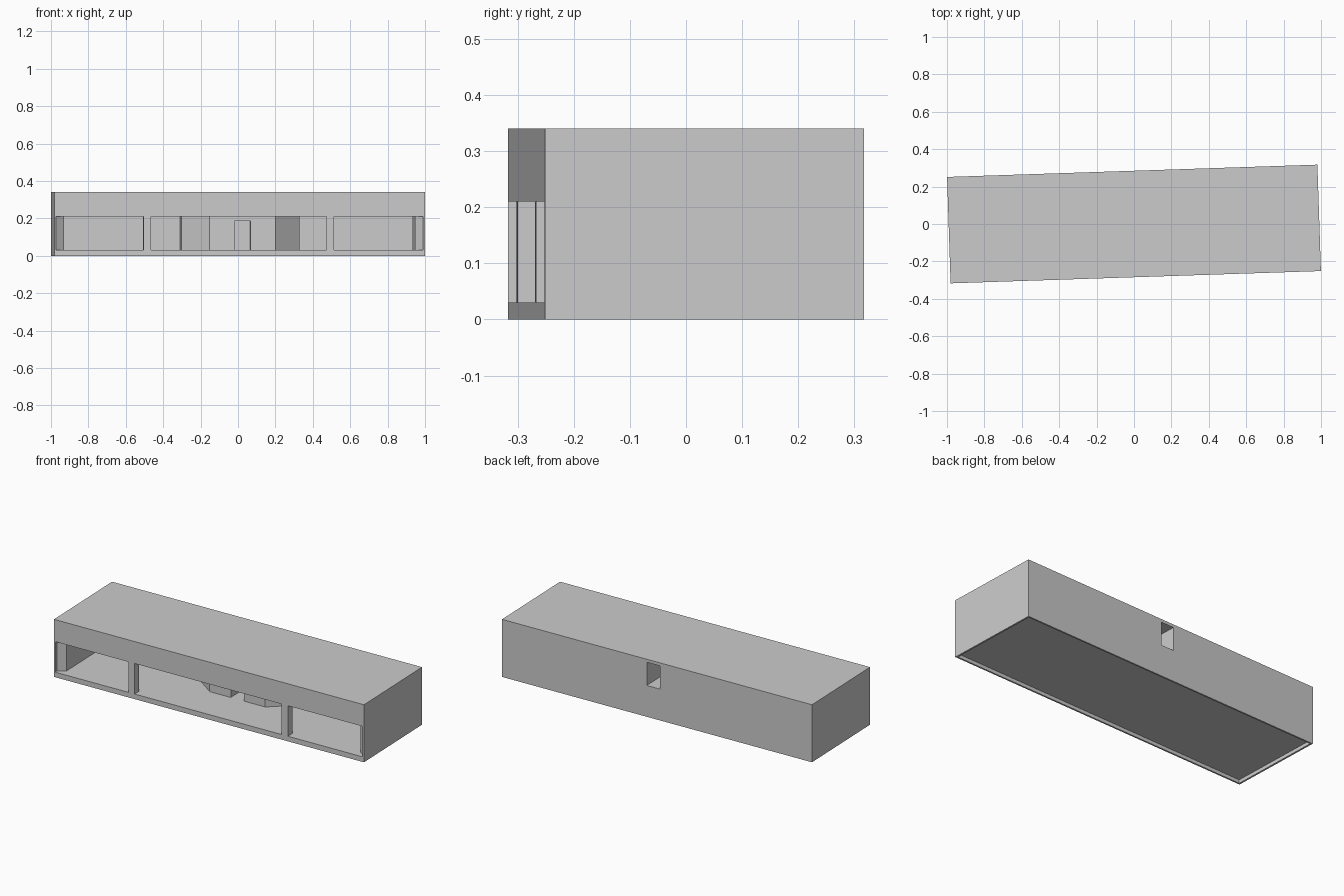
import bpy
import math

if "Cube" in bpy.data.objects:
    bpy.data.objects.remove(bpy.data.objects["Cube"], do_unlink=True)

grey = bpy.data.materials.new("plain_grey")
grey.use_nodes = True
grey.diffuse_color = (0.6, 0.6, 0.6, 1)
grey.node_tree.nodes["Principled BSDF"].inputs["Base Color"].default_value = (0.6, 0.6, 0.6, 1)


def prism(name, footprint, z0, z1):
    """Extrude a counter-clockwise footprint between two heights."""
    n = len(footprint)
    verts = [(x, y, z) for z in (z0, z1) for x, y in footprint]
    faces = [list(range(n))[::-1], list(range(n, 2 * n))]
    faces += [(i, (i + 1) % n, n + (i + 1) % n, n + i) for i in range(n)]
    mesh = bpy.data.meshes.new(name)
    mesh.from_pydata(verts, [], faces)
    mesh.materials.append(grey)
    ob = bpy.data.objects.new(name, mesh)
    bpy.context.collection.objects.link(ob)
    return ob


def rect(x0, x1, y0, y1):
    return [(x0, y0), (x1, y0), (x1, y1), (x0, y1)]


def combine(target, operation, footprint, z0, z1):
    """Apply one boolean step and discard the tool."""
    tool = prism("tool", footprint, z0, z1)
    tool.hide_render = True
    mod = target.modifiers.new("step", "BOOLEAN")
    mod.operation, mod.object, mod.solver = operation, tool, "EXACT"
    bpy.context.view_layer.objects.active = target
    bpy.ops.object.modifier_apply(modifier=mod.name)
    bpy.data.objects.remove(tool, do_unlink=True)


W, D, H = 0.9905, 0.2845, 0.34       # half width, half depth, height
FLOOR, HEAD = 0.03, 0.21             # window sill and head
INNER = -0.24                        # inside of the front wall

building = prism("building", rect(-W, W, -D, D), 0, H)

# Long hall behind the front wall, and hollow plinth under the floor
combine(building, "DIFFERENCE", rect(-0.94, 0.94, INNER, 0.275), FLOOR, 0.33)
combine(building, "DIFFERENCE", rect(-0.98, 0.98, -0.275, 0.275), -0.1, 0.02)

# Wide middle window, and end windows with splayed outer jambs
combine(building, "DIFFERENCE", rect(-0.475, 0.465, -0.4, -0.2), FLOOR, HEAD)
left = [(-0.982, -0.4), (-0.515, -0.4), (-0.515, -0.2),
        (-0.94, -0.2), (-0.94, INNER), (-0.982, -0.27)]
right = [(0.505, -0.4), (0.98, -0.4), (0.98, -0.27),
         (0.94, INNER), (0.94, -0.2), (0.505, -0.2)]
for outline in (left, right):
    combine(building, "DIFFERENCE", outline, FLOOR, HEAD)

# Core with chamfered front corners against the back wall
core = [(-0.155, -0.04), (0.2, -0.04), (0.33, 0.07),
        (0.33, 0.28), (-0.3, 0.28), (-0.3, 0.07)]
combine(building, "UNION", core, 0.025, 0.335)

# Doorway in the core, and high opening in the back wall
combine(building, "DIFFERENCE", rect(-0.02, 0.065, -0.1, 0.1), FLOOR, 0.185)
combine(building, "DIFFERENCE", rect(-0.02, 0.065, 0.11, 0.4), 0.185, 0.322)

building.rotation_euler.z = math.radians(1.9)
